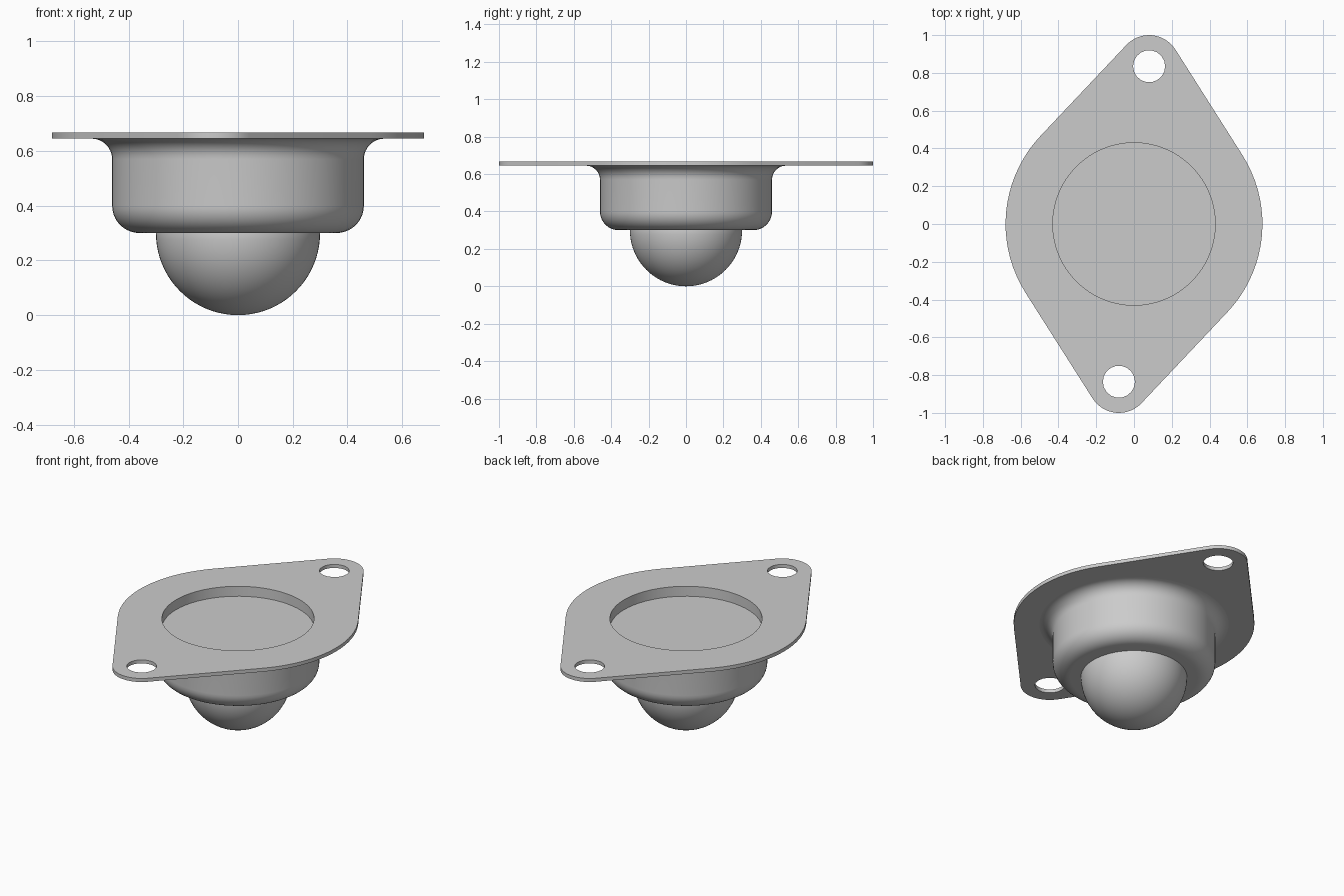
import bpy, bmesh, math
from math import sin, cos, pi

cube = bpy.data.objects.get("Cube")
if cube:
    bpy.data.objects.remove(cube)

PLATE_TOP, PLATE_LOW = 0.667, 0.645
HOLE_X, HOLE_Y = 0.08, 0.835

steel = bpy.data.materials.new("grey steel")
steel.use_nodes = True
colour = (0.6, 0.6, 0.6, 1)
steel.diffuse_color = colour
steel.node_tree.nodes["Principled BSDF"].inputs["Base Color"].default_value = colour


def arc(cx, cy, r, start, end, n):
    """Points on an arc, with angles in degrees."""
    steps = [math.radians(start + (end - start) * i / n) for i in range(n + 1)]
    return [(cx + r * cos(a), cy + r * sin(a)) for a in steps]


def finish(bm, name):
    bmesh.ops.recalc_face_normals(bm, faces=bm.faces)
    mesh = bpy.data.meshes.new(name)
    bm.to_mesh(mesh)
    bm.free()
    mesh.materials.append(steel)
    obj = bpy.data.objects.new(name, mesh)
    bpy.context.collection.objects.link(obj)
    bpy.ops.object.select_all(action="DESELECT")
    obj.select_set(True)
    bpy.context.view_layer.objects.active = obj
    bpy.ops.object.shade_smooth_by_angle(angle=math.radians(35))
    return obj


def lathe(name, profile, segments=64):
    """Spin a radius/height profile around the z axis."""
    bm = bmesh.new()
    verts = [bm.verts.new((r, 0, z)) for r, z in profile]
    edges = [bm.edges.new(pair) for pair in zip(verts, verts[1:])]
    bmesh.ops.spin(bm, geom=verts + edges, cent=(0, 0, 0), axis=(0, 0, 1),
                   angle=2 * pi, steps=segments, use_merge=True)
    bmesh.ops.remove_doubles(bm, verts=bm.verts, dist=0.0001)
    return finish(bm, name)


def add_loop(bm, points, z):
    verts = [bm.verts.new((x, y, z)) for x, y in points]
    return [bm.edges.new((v, verts[i - 1])) for i, v in enumerate(verts)]


# Mounting plate: broad disc joined by tangents to two small rounded ears
BIG, EAR = 0.68, 0.165
axis = math.degrees(math.atan2(HOLE_Y, HOLE_X))
spread = math.degrees(math.acos((BIG - EAR) / math.hypot(HOLE_X, HOLE_Y)))
half = arc(HOLE_X, HOLE_Y, EAR, axis - spread, axis + spread, 14)
half += arc(0, 0, BIG, axis + spread, axis + 180 - spread, 18)
outline = half + [(-x, -y) for x, y in half]

bm = bmesh.new()
edges = add_loop(bm, outline, PLATE_LOW)
edges += add_loop(bm, arc(0, 0, 0.43, 0, 360, 64)[:-1], PLATE_LOW)
for side in (1, -1):
    edges += add_loop(bm, arc(side * HOLE_X, side * HOLE_Y, 0.085, 0, 360, 18)[:-1], PLATE_LOW)
bmesh.ops.triangle_fill(bm, use_beauty=True, edges=edges)
raised = bmesh.ops.extrude_face_region(bm, geom=bm.faces[:])
top = [g for g in raised["geom"] if isinstance(g, bmesh.types.BMVert)]
bmesh.ops.translate(bm, verts=top, vec=(0, 0, PLATE_TOP - PLATE_LOW))
finish(bm, "mounting_plate")

# Housing: shallow recess on top, flared neck, straight wall, rounded base
profile = [(0, 0.605), (0.43, 0.605), (0.43, PLATE_LOW + 0.001), (0.535, PLATE_LOW + 0.001)]
profile += arc(0.535, 0.57, 0.075, 90, 180, 8)
profile += arc(0.36, 0.40, 0.10, 0, -90, 10)
profile += [(0, 0.30)]
lathe("housing", profile)

# Ball: lower half shows beneath the housing
lathe("ball", [(0, 0.31), (0.298, 0.31)] + arc(0, 0.30, 0.30, 0, -90, 20))
